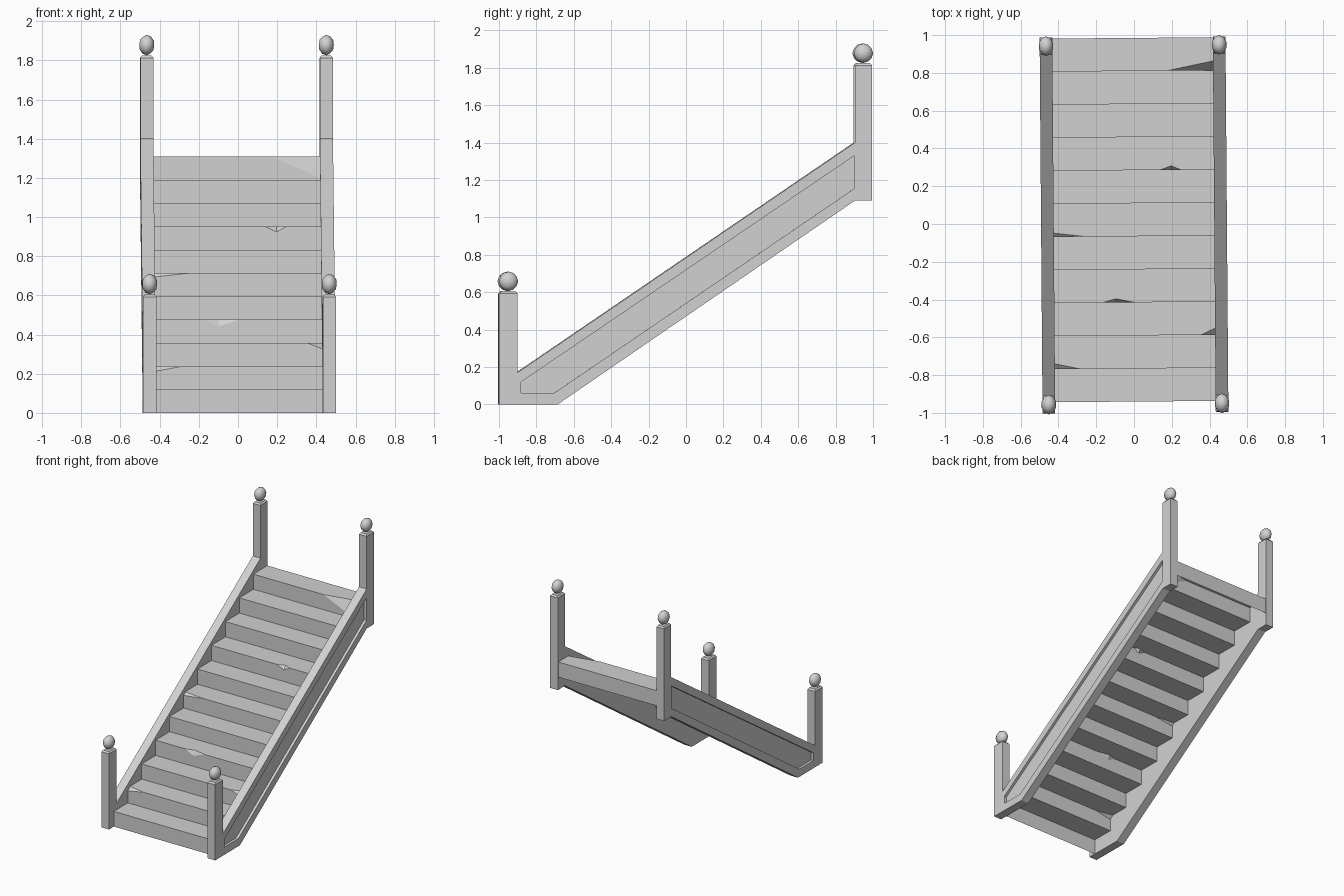
import bpy, bmesh, math
from mathutils import Matrix

cube = bpy.data.objects.get("Cube")
if cube:
    bpy.data.objects.remove(cube, do_unlink=True)

GREY = (0.64, 0.64, 0.64, 1)
mat = bpy.data.materials.new("stone_grey")
mat.use_nodes = True
mat.diffuse_color = GREY
mat.node_tree.nodes["Principled BSDF"].inputs["Base Color"].default_value = GREY

TURN = Matrix.Rotation(math.radians(0.45), 4, "Z")   # whole stair sits slightly askew
INNER, OUTER = 0.425, 0.492                          # side frame, inside and outside x
STEPS, RISE, RUN, START = 11, 0.119, 0.175, -0.94


def finish(name, bm, closed=True):
    if closed:
        bmesh.ops.recalc_face_normals(bm, faces=bm.faces)
    bm.transform(TURN)
    mesh = bpy.data.meshes.new(name)
    bm.to_mesh(mesh)
    bm.free()
    mesh.materials.append(mat)
    obj = bpy.data.objects.new(name, mesh)
    bpy.context.collection.objects.link(obj)
    return obj


def loft(name, loops):
    """Join equal loops of points into a closed solid."""
    bm = bmesh.new()
    rings = [[bm.verts.new(p) for p in loop] for loop in loops]
    for a, b in zip(rings, rings[1:]):
        for i in range(len(a)):
            j = (i + 1) % len(a)
            bm.faces.new((a[i], a[j], b[j], b[i]))
    bm.faces.new(rings[0])
    bm.faces.new(rings[-1])
    return finish(name, bm)


def post(name, side, y0, y1, z0, z1):
    def rect(z, inset):
        xs = side * (INNER + inset), side * (OUTER - inset)
        ys = y0 + inset, y1 - inset
        return [(xs[0], ys[0], z), (xs[1], ys[0], z), (xs[1], ys[1], z), (xs[0], ys[1], z)]
    loft(name + "_post", [rect(z0, 0), rect(z1 - 0.012, 0), rect(z1, 0.01)])

    # Rounded finial on the post
    bm = bmesh.new()
    bmesh.ops.create_icosphere(bm, subdivisions=2, radius=1)
    bm.transform(Matrix.Translation((side * (INNER + OUTER) / 2, (y0 + y1) / 2, z1 + 0.053))
                 @ Matrix.Diagonal((0.04, 0.052, 0.052, 1)))
    for f in bm.faces:
        f.smooth = True
    finish(name + "_finial", bm)


# Side frames: sloping stringer with a sunken outer panel, and a post at each end
BOARD = [(-0.905, 0), (-0.69, 0), (0.9, 1.09), (0.9, 1.40), (-0.905, 0.17)]
PANEL = [(-0.885, 0.06), (-0.71, 0.06), (0.897, 1.155), (0.897, 1.33), (-0.885, 0.12)]
for label, side in (("left", 1), ("right", -1)):
    layers = [(BOARD, INNER), (BOARD, OUTER), (PANEL, OUTER), (PANEL, OUTER - 0.02)]
    loft(label + "_stringer", [[(side * x, y, z) for y, z in pts] for pts, x in layers])
    post(label + "_front", side, -1.0, -0.905, 0, 0.605)
    post(label + "_back", side, 0.9, 0.99, 1.09, 1.825)

# Worn edges per step: (x, drop down the riser, cut back into the tread)
W = INNER
CHIPS = {
    1: [(-W, 0.025, 0.028), (-0.29, 0, 0)],
    2: [(0.35, 0, 0), (W, 0.03, 0.035)],
    3: [(-0.17, 0, 0), (-0.1, 0.035, 0.02), (0, 0, 0)],
    5: [(-W, 0.02, 0.02), (-0.25, 0, 0)],
    7: [(0.14, 0, 0), (0.2, 0.028, 0.022), (0.25, 0, 0)],
    10: [(0.18, 0, 0), (W, 0.11, 0.05)],
}

# Stair flight: a folded sheet of risers and treads
bm = bmesh.new()


def face(points):
    bm.faces.new([bm.verts.new(p) for p in points])


for i in range(STEPS):
    y, z = START + i * RUN, i * RISE
    top, back = z + RISE, y + RUN
    edge = list(CHIPS.get(i, []))
    if not edge or edge[0][0] > -W:
        edge.insert(0, (-W, 0, 0))
    if edge[-1][0] < W:
        edge.append((W, 0, 0))
    low = [(x, y, top - drop) for x, drop, cut in edge]
    high = [(x, y + cut, top) for x, drop, cut in edge]
    face([(-W, y, z), (W, y, z)] + low[::-1])
    face(high + [(W, back, top), (-W, back, top)])
    for k in range(len(edge) - 1):
        quad = [low[k], low[k + 1], high[k + 1], high[k]]
        corners = list(dict.fromkeys(quad))
        if len(corners) > 2:
            face(corners)

# Board closing the back of the top step
end, top = START + STEPS * RUN, STEPS * RISE
face([(W, end, top - RISE), (-W, end, top - RISE), (-W, end, top), (W, end, top)])
bmesh.ops.remove_doubles(bm, verts=bm.verts, dist=0.0005)
finish("stair_flight", bm, closed=False)
